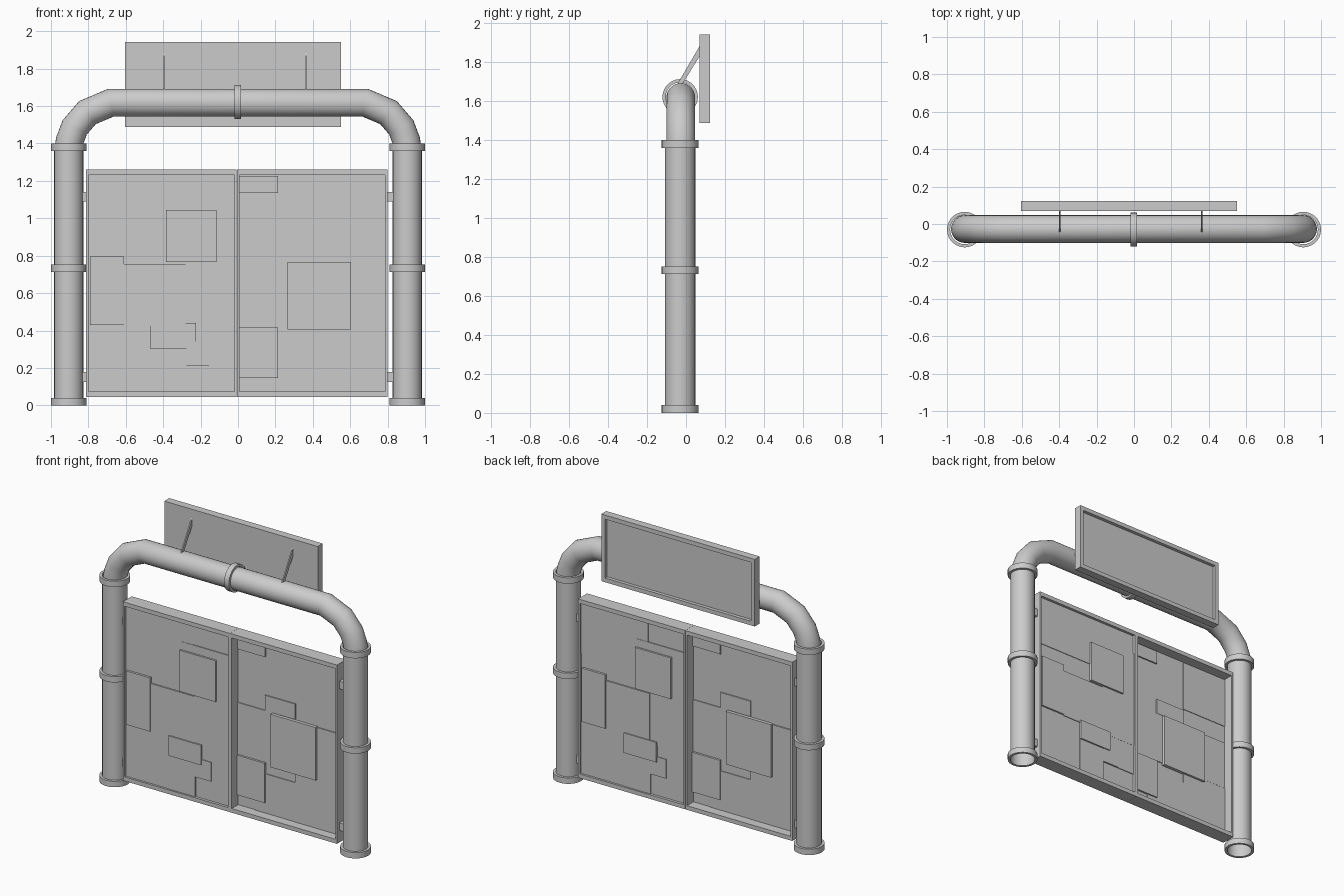
import bpy, bmesh, math
from mathutils import Vector, Matrix

if "Cube" in bpy.data.objects:
    bpy.data.objects.remove(bpy.data.objects["Cube"])

YC = -0.03            # depth of the pipe and door centre line
PIVOT = -0.0065       # x of the line between the two doors
SIDES = 28


def finish(name, bm, smooth=False, fix_normals=True):
    if fix_normals:
        bmesh.ops.recalc_face_normals(bm, faces=bm.faces[:])
    me = bpy.data.meshes.new(name)
    bm.to_mesh(me)
    bm.free()
    ob = bpy.data.objects.new(name, me)
    bpy.context.scene.collection.objects.link(ob)
    if smooth:
        bpy.ops.object.select_all(action='DESELECT')
        ob.select_set(True)
        bpy.context.view_layer.objects.active = ob
        bpy.ops.object.shade_smooth_by_angle(angle=math.radians(35))
    return ob


def add_box(bm, x0, x1, y0, y1, z0, z1):
    c = Vector(((x0 + x1) / 2, (y0 + y1) / 2, (z0 + z1) / 2))
    s = Matrix.Diagonal((abs(x1 - x0), abs(y1 - y0), abs(z1 - z0), 1))
    return bmesh.ops.create_cube(bm, size=1, matrix=Matrix.Translation(c) @ s)['verts']


def bridge(bm, a, b):
    n = len(a)
    for i in range(n):
        bm.faces.new((a[i], a[(i + 1) % n], b[(i + 1) % n], b[i]))


def pipe(name, path, r, y):
    """Open round pipe swept with mitred joints along an (x, z) path."""
    bm = bmesh.new()
    pts = [Vector(p) for p in path]
    rings = []
    for i, p in enumerate(pts):
        d0 = (p - pts[max(i - 1, 0)]).normalized() if i else (pts[1] - p).normalized()
        d1 = (pts[i + 1] - p).normalized() if i < len(pts) - 1 else d0
        t = (d0 + d1).normalized()
        n = Vector((-t.y, t.x)) / t.dot(d0)
        ring = []
        for k in range(SIDES):
            a = 2 * math.pi * k / SIDES
            q = p + n * (r * math.cos(a))
            ring.append(bm.verts.new((q.x, y + r * math.sin(a), q.y)))
        rings.append(ring)
    for a, b in zip(rings, rings[1:]):
        bridge(bm, a, b)
    return finish(name, bm, True)


def collar(name, ro, ri, h, loc, along_x=False):
    """Square-section ring."""
    bm = bmesh.new()
    loops = []
    for r, z in ((ri, -h / 2), (ro, -h / 2), (ro, h / 2), (ri, h / 2)):
        loops.append([bm.verts.new((r * math.cos(2 * math.pi * k / SIDES),
                                    r * math.sin(2 * math.pi * k / SIDES), z)) for k in range(SIDES)])
    for i in range(4):
        bridge(bm, loops[i], loops[(i + 1) % 4])
    if along_x:
        bmesh.ops.rotate(bm, verts=bm.verts[:], matrix=Matrix.Rotation(math.pi / 2, 3, 'Y'))
    bmesh.ops.translate(bm, verts=bm.verts[:], vec=loc)
    return finish(name, bm, True)


# posts with their collars
for s, side in ((-1, "left"), (1, "right")):
    x = 0.905 * s
    pipe(side + "_post", [(x, 0.0), (x, 1.395)], 0.078, YC)
    for z, part in ((0.02, "base"), (0.732, "middle"), (1.38, "top")):
        collar(f"{side}_{part}_collar", 0.095, 0.078, 0.04, (x, YC, z))

# arched top pipe
half = [(0.905, 1.38), (0.9, 1.415), (0.873, 1.486), (0.805, 1.565), (0.68, 1.618)]
pipe("arch_pipe", [(-x, z) for x, z in half] + half[::-1], 0.074, -0.027)
collar("arch_collar", 0.091, 0.074, 0.036, (-0.002, YC, 1.622), True)

# patches on a door: x0, x1, z0, z1, height (first face, left door seen from the front)
FACE_A = [
    (-0.80, -0.295, 0.89, 1.225, .004), (-0.385, -0.02, 0.765, 1.10, .006),
    (-0.385, -0.115, 0.765, 1.045, .019), (-0.79, -0.61, 0.43, 0.795, .015),
    (-0.61, -0.28, 0.425, 0.755, .009), (-0.28, -0.02, 0.42, 0.765, .006),
    (-0.80, -0.47, 0.07, 0.43, .004), (-0.47, -0.225, 0.305, 0.44, .017),
    (-0.47, -0.275, 0.07, 0.305, .007), (-0.275, -0.155, 0.21, 0.34, .010),
    (-0.225, -0.02, 0.21, 0.42, .005)]
# second face, right door seen from the front
FACE_B = [
    (0.005, 0.215, 1.135, 1.225, .010), (0.44, 0.785, 0.885, 1.225, .004),
    (0.215, 0.44, 0.77, 0.875, .008), (0.005, 0.265, 0.42, 0.77, .006),
    (0.265, 0.605, 0.405, 0.765, .022), (0.605, 0.78, 0.425, 0.76, .008),
    (0.005, 0.215, 0.145, 0.415, .014), (0.14, 0.44, 0.07, 0.34, .005),
    (0.44, 0.785, 0.07, 0.425, .007)]

# left door, modelled around the pivot line
L, R, B, T, D = -0.812 - PIVOT, -0.0005, 0.045, 1.26, 0.048
BX, BZ = 0.013, 0.028

bm = bmesh.new()
corners = lambda x0, x1, z0, z1, y: [bm.verts.new(v) for v in
                                     ((x0, y, z0), (x1, y, z0), (x1, y, z1), (x0, y, z1))]
loops = [corners(L, R, B, T, -D), corners(L, R, B, T, D),
         corners(L + BX, R - BX, B + BZ, T - BZ, D), corners(L + BX, R - BX, B + BZ, T - BZ, -D)]
for i in range(4):
    bridge(bm, loops[i], loops[(i + 1) % 4])
frame = finish("left_door_frame", bm)

bm = bmesh.new()
add_box(bm, L + BX / 2, R - BX / 2, -0.030, -0.022, B + BZ / 2, T - BZ / 2)
for x0, x1, z0, z1, h in FACE_A:
    add_box(bm, x0 - PIVOT, x1 - PIVOT, -0.030 - h, -0.026, z0, z1)
for x0, x1, z0, z1, h in FACE_B:
    add_box(bm, PIVOT - x1, PIVOT - x0, -0.026, -0.022 + h, z0, z1)
panel = finish("left_door_patchwork", bm)

bm = bmesh.new()
for z in (0.152, 1.115):
    add_box(bm, L - 0.04, L + 0.003, -0.022, 0.022, z - 0.026, z + 0.026)
hinges = finish("left_door_hinges", bm)

# right door is the left one turned half way round
for ob in (frame, panel, hinges):
    ob.location = (PIVOT, YC, 0)
    twin = ob.copy()
    twin.name = ob.name.replace("left", "right")
    twin.rotation_euler = (0, 0, math.pi)
    bpy.context.scene.collection.objects.link(twin)

# sign board with a recessed back
bm = bmesh.new()
add_box(bm, -0.603, 0.551, 0.07, 0.123, 1.487, 1.943)
back = max(bm.faces, key=lambda f: f.calc_center_median().y)
bmesh.ops.inset_region(bm, faces=[back], thickness=0.04)
bmesh.ops.inset_region(bm, faces=[back], thickness=0.0005, depth=-0.022)
finish("sign_board", bm)

# slanted blades holding the sign
for i, x in enumerate((-0.398, 0.361)):
    bm = bmesh.new()
    prof = [(-0.055, 1.67), (-0.03, 1.67), (0.073, 1.835), (0.073, 1.888)]
    f = bm.faces.new([bm.verts.new((x - 0.004, y, z)) for y, z in prof])
    ext = bmesh.ops.extrude_face_region(bm, geom=[f])
    bmesh.ops.translate(bm, vec=(0.008, 0, 0),
                        verts=[v for v in ext['geom'] if isinstance(v, bmesh.types.BMVert)])
    finish(f"sign_bracket_{i + 1}", bm)
